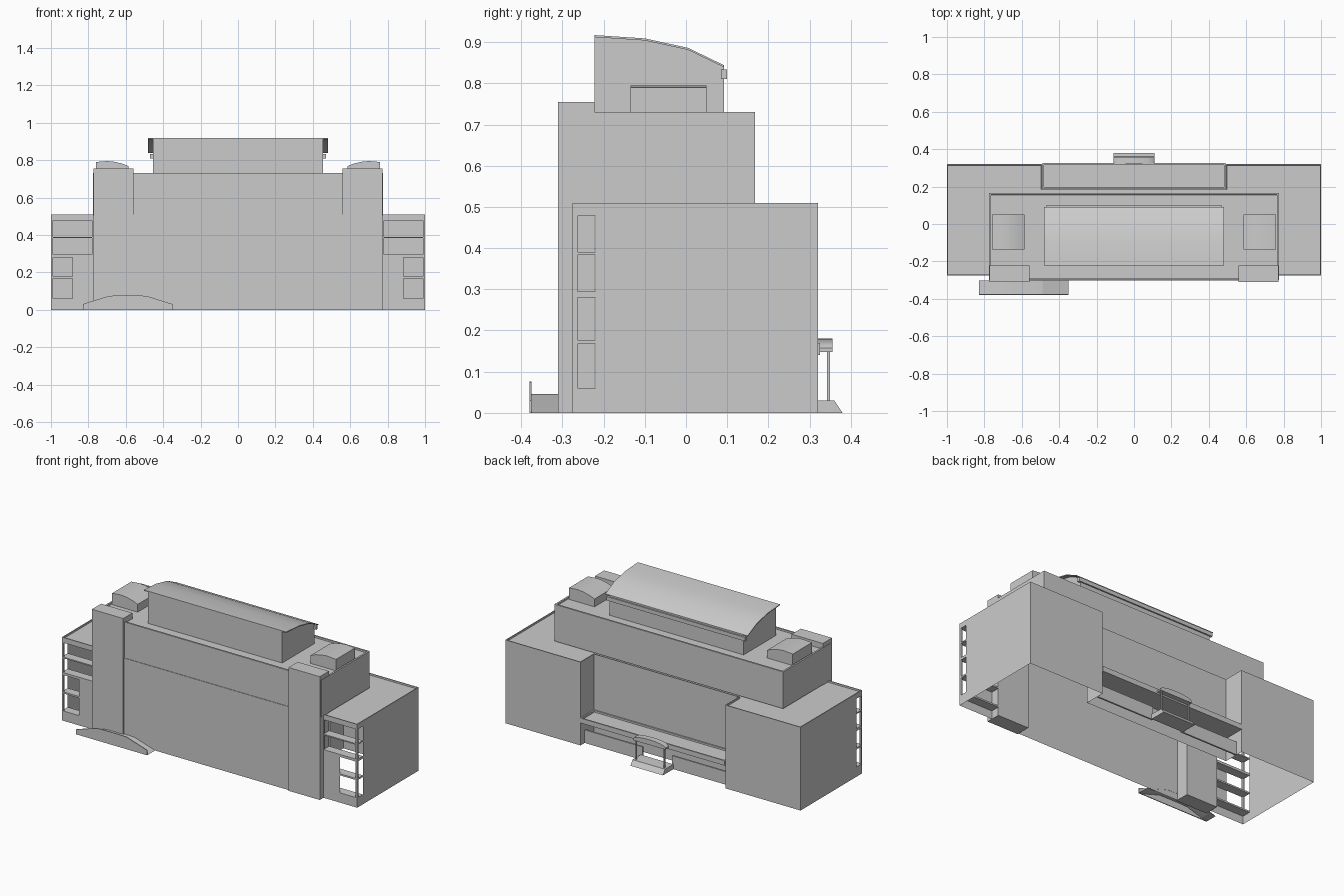
import bpy, bmesh, math
from mathutils import Vector

if "Cube" in bpy.data.objects:
    bpy.data.objects.remove(bpy.data.objects["Cube"])


def finish(name, bm, smooth=False):
    me = bpy.data.meshes.new(name)
    bm.normal_update()
    bm.to_mesh(me)
    bm.free()
    ob = bpy.data.objects.new(name, me)
    bpy.context.collection.objects.link(ob)
    if smooth:
        bpy.ops.object.select_all(action='DESELECT')
        ob.select_set(True)
        bpy.context.view_layer.objects.active = ob
        bpy.ops.object.shade_smooth_by_angle(angle=math.radians(30))
    return ob


def box(name, x0, x1, y0, y1, z0, z1):
    bm = bmesh.new()
    bmesh.ops.create_cube(bm, size=1)
    for v in bm.verts:
        v.co = Vector(((x0 + x1) / 2 + v.co.x * (x1 - x0),
                       (y0 + y1) / 2 + v.co.y * (y1 - y0),
                       (z0 + z1) / 2 + v.co.z * (z1 - z0)))
    return finish(name, bm)


def extrude(name, pts, axis, a, b, smooth=False):
    """Solid from a profile: axis 'x' takes (y, z) points, 'y' takes (x, z)."""
    bm = bmesh.new()
    put = (lambda p, t: (t, p[0], p[1])) if axis == 'x' else (lambda p, t: (p[0], t, p[1]))
    lo = [bm.verts.new(put(p, a)) for p in pts]
    hi = [bm.verts.new(put(p, b)) for p in pts]
    n = len(pts)
    bm.faces.new(lo)
    bm.faces.new(hi[::-1])
    for i in range(n):
        bm.faces.new((lo[i], hi[i], hi[(i + 1) % n], lo[(i + 1) % n]))
    bmesh.ops.recalc_face_normals(bm, faces=bm.faces)
    return finish(name, bm, smooth)


def shell(name, pts, z0, z1, roof=True, rim=0.012, gaps=()):
    """Walls on a counter-clockwise plan, open below, with a sunken roof and parapet.
    Walls whose start and end points both lie in gaps are left out."""
    bm = bmesh.new()
    lo = [bm.verts.new((x, y, z0)) for x, y in pts]
    hi = [bm.verts.new((x, y, z1)) for x, y in pts]
    n = len(pts)
    for i in range(n):
        j = (i + 1) % n
        if not (pts[i] in gaps and pts[j] in gaps):
            bm.faces.new((lo[i], lo[j], hi[j], hi[i]))
    if roof:
        top = bm.faces.new(hi)
        bm.normal_update()
        bmesh.ops.inset_individual(bm, faces=[top], thickness=rim)
        bmesh.ops.inset_individual(bm, faces=[top], thickness=0.0005, depth=-0.01)
    return finish(name, bm)


def plan(notch=None):
    """Building footprint; notch is the inner x of the open front corners."""
    front = [(0.56, -0.303), (0.56, -0.31), (0.77, -0.31), (0.77, -0.275)]
    if notch:
        front += [(notch, -0.275), (1, -0.22)]
    else:
        front += [(1, -0.275)]
    half = front + [(1, 0.32), (0.49, 0.32), (0.49, 0.19)]
    return half + [(-x, y) for x, y in reversed(half)]


def gaps(notch):
    return [(s * x, y) for s in (1, -1) for x, y in ((notch, -0.275), (1, -0.22))]


# Main body in horizontal bands, with open balcony corners in the middle
shell("body_base", plan(), 0, 0.06, roof=False)
shell("body_lower_floors", plan(0.885), 0.06, 0.285, roof=False, gaps=gaps(0.885))
shell("body_upper_floors", plan(0.78), 0.285, 0.48, roof=False, gaps=gaps(0.78))
shell("body_roof", plan(), 0.48, 0.51, rim=0.008)

# Upper storey
shell("upper_storey", [(-0.775, -0.30), (0.775, -0.30), (0.775, 0.167), (-0.775, 0.167)],
      0.505, 0.73, rim=0.015)

for s, side in ((1, "right"), (-1, "left")):
    def mbox(name, x0, x1, *r):
        return box(side + "_" + name, min(s * x0, s * x1), max(s * x0, s * x1), *r)

    # Front towers
    mbox("tower", 0.56, 0.772, -0.311, -0.222, 0, 0.755)
    # Corner balcony slabs and post
    for i, (z0, z1) in enumerate(((0.05, 0.06), (0.167, 0.177), (0.28, 0.295),
                                  (0.383, 0.39), (0.478, 0.49))):
        mbox("balcony_slab_%d" % i, 0.77, 1, -0.275, -0.22, z0, z1)
    mbox("balcony_post", 0.99, 1, -0.275, -0.263, 0.055, 0.485)
    # Roof plant housing with curved top
    prof = [(0.585, 0.715), (0.585, 0.768), (0.62, 0.782), (0.66, 0.791),
            (0.70, 0.795), (0.758, 0.79), (0.758, 0.715)]
    extrude(side + "_roof_housing", [(s * x, z) for x, z in prof], 'y', -0.135, 0.05, True)
    # Low walls beside the rear entrance
    mbox("rear_low_wall", 0.10, 0.49, 0.27, 0.28, 0, 0.08)
    # Porch columns
    mbox("porch_column", 0.092, 0.099, 0.342, 0.349, 0.03, 0.15)

# Penthouse with curved thin roof
curve = [(-0.222, 0.913), (-0.10, 0.905), (0.005, 0.882), (0.092, 0.84)]
extrude("penthouse", [(-0.222, 0.715)] + curve + [(0.092, 0.715)], 'x', -0.455, 0.455)
extrude("penthouse_roof", [(y, z - 0.001) for y, z in curve]
        + [(y, z + 0.004) for y, z in reversed(curve)], 'x', -0.482, 0.482, True)
box("gutter", -0.47, 0.47, 0.085, 0.1, 0.81, 0.834)

# Rear terrace canopy in the recess
shell("rear_terrace", [(-0.49, 0.19), (0.49, 0.19), (0.49, 0.325), (-0.49, 0.325)], 0.14, 0.17)
box("rear_terrace_soffit", -0.49, 0.49, 0.19, 0.323, 0.14, 0.145)

# Rear porch: steps, curved canopy
extrude("porch_steps", [(0.28, 0), (0.38, 0), (0.36, 0.03), (0.28, 0.03)], 'x', -0.11, 0.11)
arch = [(0.11 * math.cos(t), 0.158 + 0.022 * math.sin(t))
        for t in [math.pi * i / 8 for i in range(9)]]
extrude("porch_canopy", [(-0.11, 0.148), (0.11, 0.148)] + arch, 'y', 0.32, 0.356, True)

# Front driveway: sloped deck behind a low front wall
crest = [(-0.35, 0.03), (-0.39, 0.043), (-0.49, 0.074), (-0.53, 0.076),
         (-0.65, 0.076), (-0.69, 0.074), (-0.79, 0.043), (-0.83, 0.03)]
extrude("driveway_front_wall", [(-0.83, 0), (-0.35, 0)] + crest, 'y', -0.38, -0.375)
deck = [(x, z - 0.03) for x, z in crest]
extrude("driveway_deck", deck + [(x, max(z - 0.006, 0)) for x, z in reversed(deck[1:-1])],
        'y', -0.376, -0.302)
